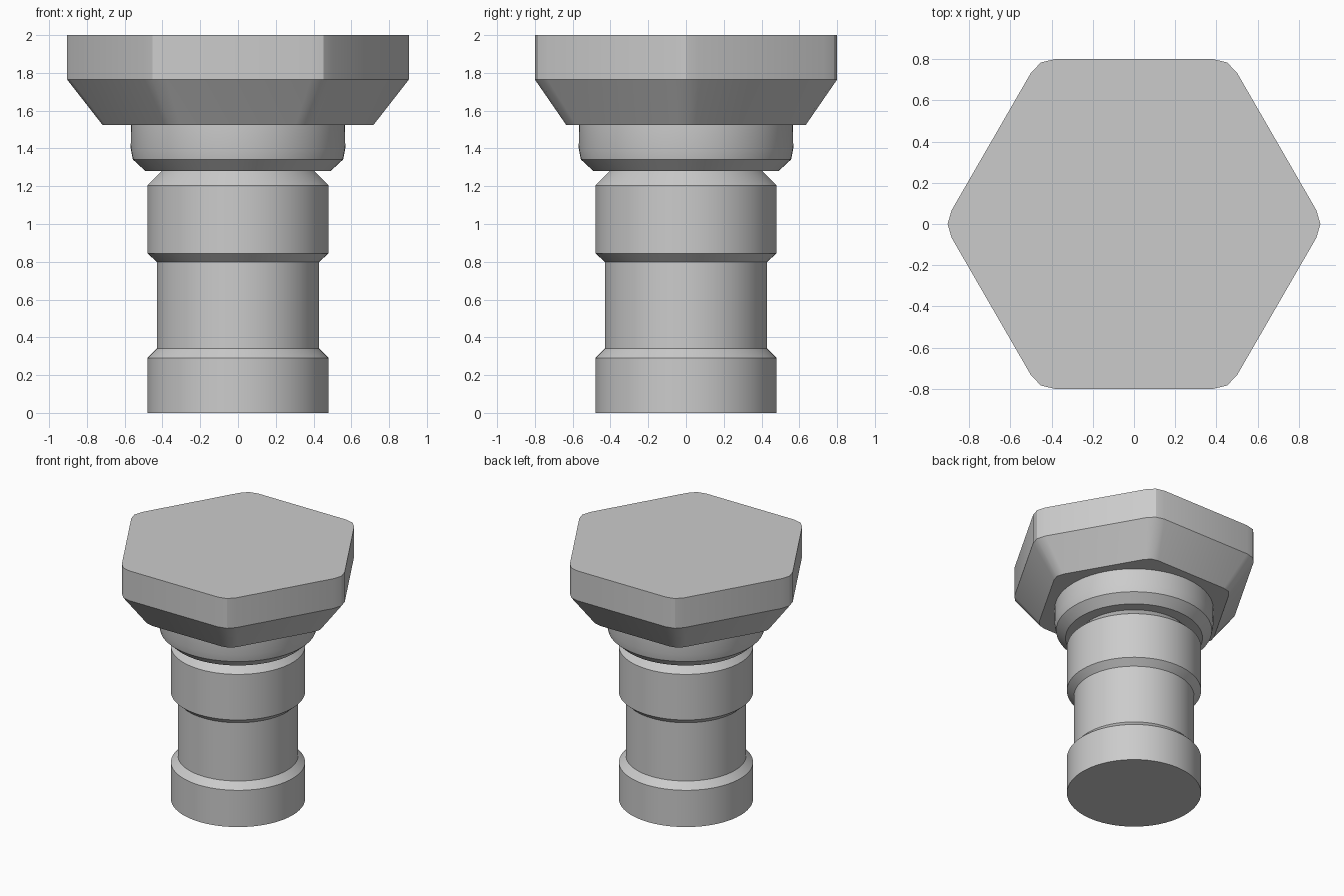
import bpy, bmesh
from math import cos, sin, pi

if "Cube" in bpy.data.objects:
    bpy.data.objects.remove(bpy.data.objects["Cube"])


def loft(name, rings, cap_bottom=True, cap_top=True):
    """Skin a stack of rings, each a list of (x, y, z) points."""
    bm = bmesh.new()
    loops = [[bm.verts.new(p) for p in ring] for ring in rings]
    n = len(loops[0])
    for a, b in zip(loops, loops[1:]):
        for i in range(n):
            j = (i + 1) % n
            bm.faces.new((a[i], a[j], b[j], b[i]))
    if cap_bottom:
        bm.faces.new(loops[0][::-1])
    if cap_top:
        bm.faces.new(loops[-1])
    mesh = bpy.data.meshes.new(name)
    bm.to_mesh(mesh)
    bm.free()
    obj = bpy.data.objects.new(name, mesh)
    bpy.context.collection.objects.link(obj)
    bpy.ops.object.select_all(action='DESELECT')
    obj.select_set(True)
    bpy.context.view_layer.objects.active = obj
    bpy.ops.object.shade_smooth_by_angle(angle=pi / 6)
    return obj


def circle(r, z, n=64):
    return [(r * cos(2 * pi * i / n), r * sin(2 * pi * i / n), z) for i in range(n)]


def hexagon(scale, z, corner=0.924, cut=0.077):
    """Hexagon whose corners are rounded with three points each."""
    pts = []
    for k in range(6):
        a = k * pi / 3
        t = cut * sin(pi / 3)
        for u, v in ((corner - cut / 2, -t), (0.905, 0), (corner - cut / 2, t)):
            pts.append((scale * (u * cos(a) - v * sin(a)),
                        scale * (u * sin(a) + v * cos(a)), z))
    return pts


# Stepped round shank with a relieved waist
shank = [(0.48, 0), (0.48, 0.29), (0.43, 0.34), (0.43, 0.80),
         (0.48, 0.845), (0.48, 1.205), (0.405, 1.28)]
loft("shank", [circle(r, z) for r, z in shank], cap_top=False)

# Collar under the head, with a chamfered lower edge
collar = [(0.405, 1.28), (0.49, 1.28), (0.557, 1.342), (0.568, 1.40), (0.567, 1.525)]
loft("collar", [circle(r, z) for r, z in collar], cap_bottom=False, cap_top=False)

# Hexagonal head, tapered below
loft("hex_head", [hexagon(0.793, 1.525), hexagon(1, 1.765), hexagon(1, 2.0)])
